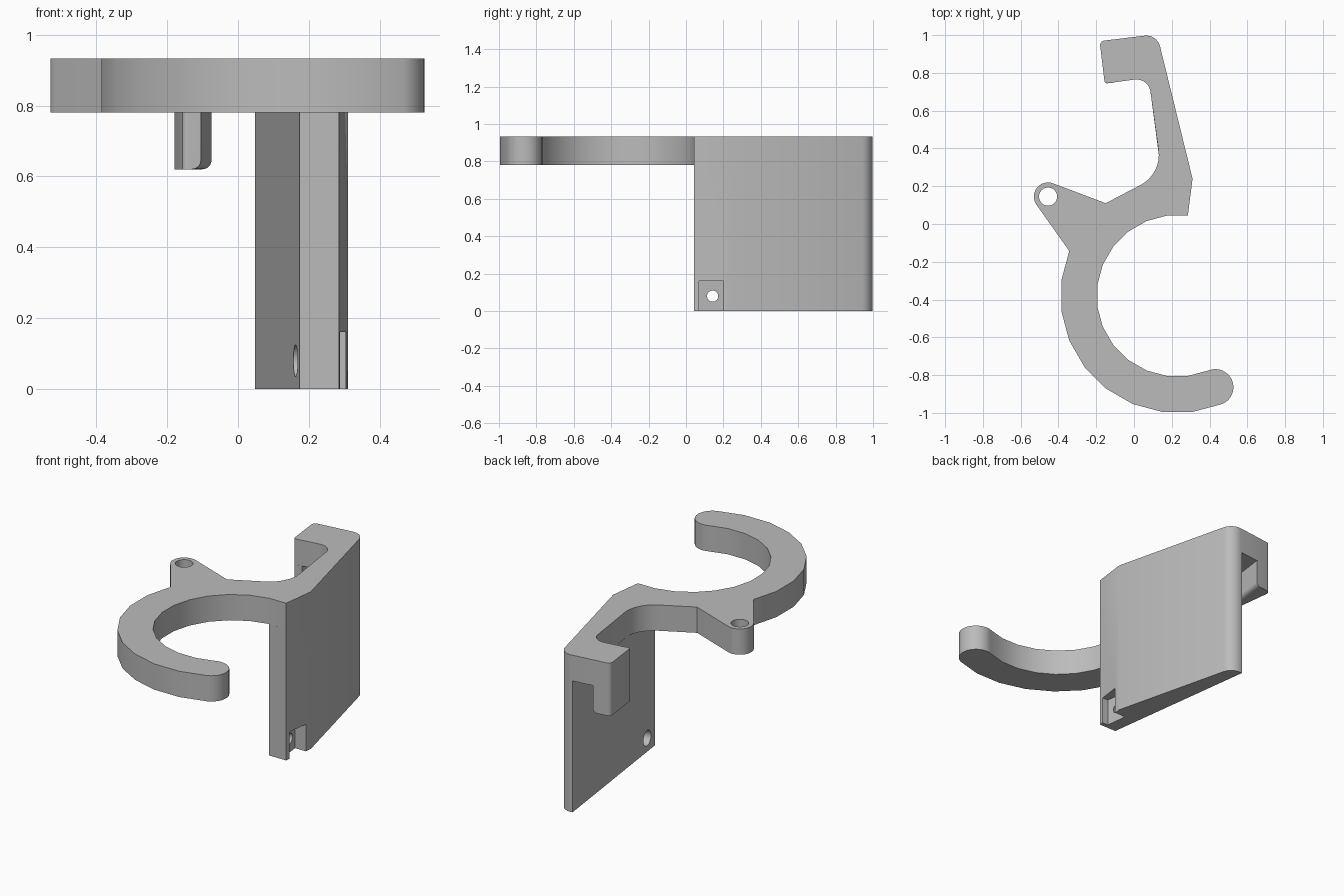
import bpy
import bmesh
from math import cos, sin, radians, tan, pi
from mathutils import Vector

cube = bpy.data.objects.get("Cube")
if cube:
    bpy.data.objects.remove(cube, do_unlink=True)

grey = bpy.data.materials.new("plain grey")
grey.use_nodes = True
grey.diffuse_color = (0.5, 0.5, 0.5, 1)
grey.node_tree.nodes["Principled BSDF"].inputs["Base Color"].default_value = grey.diffuse_color

PLATE_Z, TOP_Z = 0.78, 0.933


def arc(cx, cy, r, start, end, steps):
    """Points on an arc, angles in degrees."""
    angles = [radians(start + (end - start) * i / steps) for i in range(steps + 1)]
    return [(cx + r * cos(a), cy + r * sin(a)) for a in angles]


def rounded(corners, steps=8):
    """Closed outline; a corner given as (x, y, radius) is filleted."""
    out = []
    for i, c in enumerate(corners):
        p = Vector(c[:2])
        if len(c) == 2:
            out.append(p)
            continue
        a = (Vector(corners[i - 1][:2]) - p).normalized()
        b = (Vector(corners[(i + 1) % len(corners)][:2]) - p).normalized()
        half = a.angle(b) / 2
        centre = p + (a + b).normalized() * c[2] / sin(half)
        start = p + a * c[2] / tan(half) - centre
        end = p + b * c[2] / tan(half) - centre
        for k in range(steps + 1):
            t = k / steps
            sweep = pi - 2 * half
            v = (start * sin((1 - t) * sweep) + end * sin(t * sweep)) / sin(sweep)
            out.append(centre + v)
    return out


def finish(name, bm):
    bmesh.ops.recalc_face_normals(bm, faces=bm.faces)
    mesh = bpy.data.meshes.new(name)
    bm.to_mesh(mesh)
    bm.free()
    mesh.materials.append(grey)
    obj = bpy.data.objects.new(name, mesh)
    bpy.context.collection.objects.link(obj)
    return obj


def prism_mesh(outline, z0, z1):
    bm = bmesh.new()
    face = bm.faces.new([bm.verts.new((p[0], p[1], z0)) for p in outline])
    ext = bmesh.ops.extrude_face_region(bm, geom=[face])
    top = [g for g in ext["geom"] if isinstance(g, bmesh.types.BMVert)]
    bmesh.ops.translate(bm, verts=top, vec=(0, 0, z1 - z0))
    return bm


def activate(obj):
    bpy.ops.object.select_all(action="DESELECT")
    obj.select_set(True)
    bpy.context.view_layer.objects.active = obj


def cut(obj, cutter):
    mod = obj.modifiers.new("cut", "BOOLEAN")
    mod.operation, mod.solver, mod.object = "DIFFERENCE", "EXACT", cutter
    activate(obj)
    bpy.ops.object.modifier_apply(modifier=mod.name)
    bpy.data.objects.remove(cutter, do_unlink=True)


def cone_cutter(name, a, b, r_a, r_b):
    """Round cutter running from point a to point b."""
    a, b = Vector(a), Vector(b)
    bm = bmesh.new()
    bmesh.ops.create_cone(bm, cap_ends=True, segments=32, radius1=r_a,
                          radius2=r_b, depth=(b - a).length)
    turn = (b - a).to_track_quat("Z", "Y").to_matrix().to_4x4()
    bmesh.ops.transform(bm, verts=bm.verts, matrix=turn)
    bmesh.ops.translate(bm, verts=bm.verts, vec=(a + b) / 2)
    return finish(name, bm)


# Open ring arm with rounded tip, side lug and rear hook in one outline
CX, CY, R_IN, R_OUT = 0.23, -0.38, 0.428, 0.62
MID = (R_IN + R_OUT) / 2
tip = radians(-67.5)
wall_back = (0.122, 1.005, 0.075)
wall_side = (0.31, 0.24)
wall_front = (0.285, 0.044)
outline = arc(CX, CY, R_IN, 97.5, 292.5, 13)
outline += arc(CX + MID * cos(tip), CY + MID * sin(tip), (R_OUT - R_IN) / 2,
               112.5, -67.5, 16)[1:-1]
outline += arc(CX, CY, R_OUT, 292.5, 157.5, 9)
outline += arc(-0.455, 0.145, 0.075, 215, 69.5, 16)
outline += [(-0.15, 0.11), (0.147, 0.265, 0.18), (0.077, 0.775, 0.075),
            (-0.155, 0.743, 0.015), (-0.182, 0.968, 0.025),
            wall_back, wall_side, wall_front]
plate = finish("ring_and_hook_plate", prism_mesh(rounded(outline), PLATE_Z, TOP_Z))
cut(plate, cone_cutter("lug_hole", (-0.455, 0.145, 0.7), (-0.455, 0.145, 1), 0.048, 0.048))

# Tall side wall beneath the plate
wall_outline = [(0.174, 0.044), (0.048, 0.996), wall_back, wall_side, wall_front]
wall = finish("side_wall", prism_mesh(rounded(wall_outline), 0, PLATE_Z))

# Pocket in the outer face and tapered screw hole behind it
pocket = [(0.25, 0.07), (0.4, 0.07), (0.4, 0.2), (0.234, 0.2)]
cut(wall, finish("pocket", prism_mesh(pocket, -0.1, 0.16)))
cut(wall, cone_cutter("screw_hole", (0.142, 0.13, 0.08), (0.262, 0.145, 0.08), 0.049, 0.026))

# Catch hanging from the hook tip, its inner lower edge rounded
catch_outline = [(-0.155, 0.743, 0.015), (-0.105, 0.749),
                 (-0.075, 0.981), (-0.182, 0.968, 0.025)]
bm = prism_mesh(rounded(catch_outline), 0.62, PLATE_Z)
edges = [e for e in bm.edges
         if all(v.co.z < 0.63 and v.co.x > -0.11 for v in e.verts)]
bmesh.ops.bevel(bm, geom=edges, offset=0.025, segments=6, profile=0.5, affect="EDGES")
catch = finish("hook_catch", bm)

for part in (plate, wall, catch):
    activate(part)
    bpy.ops.object.shade_smooth_by_angle(angle=radians(30))
